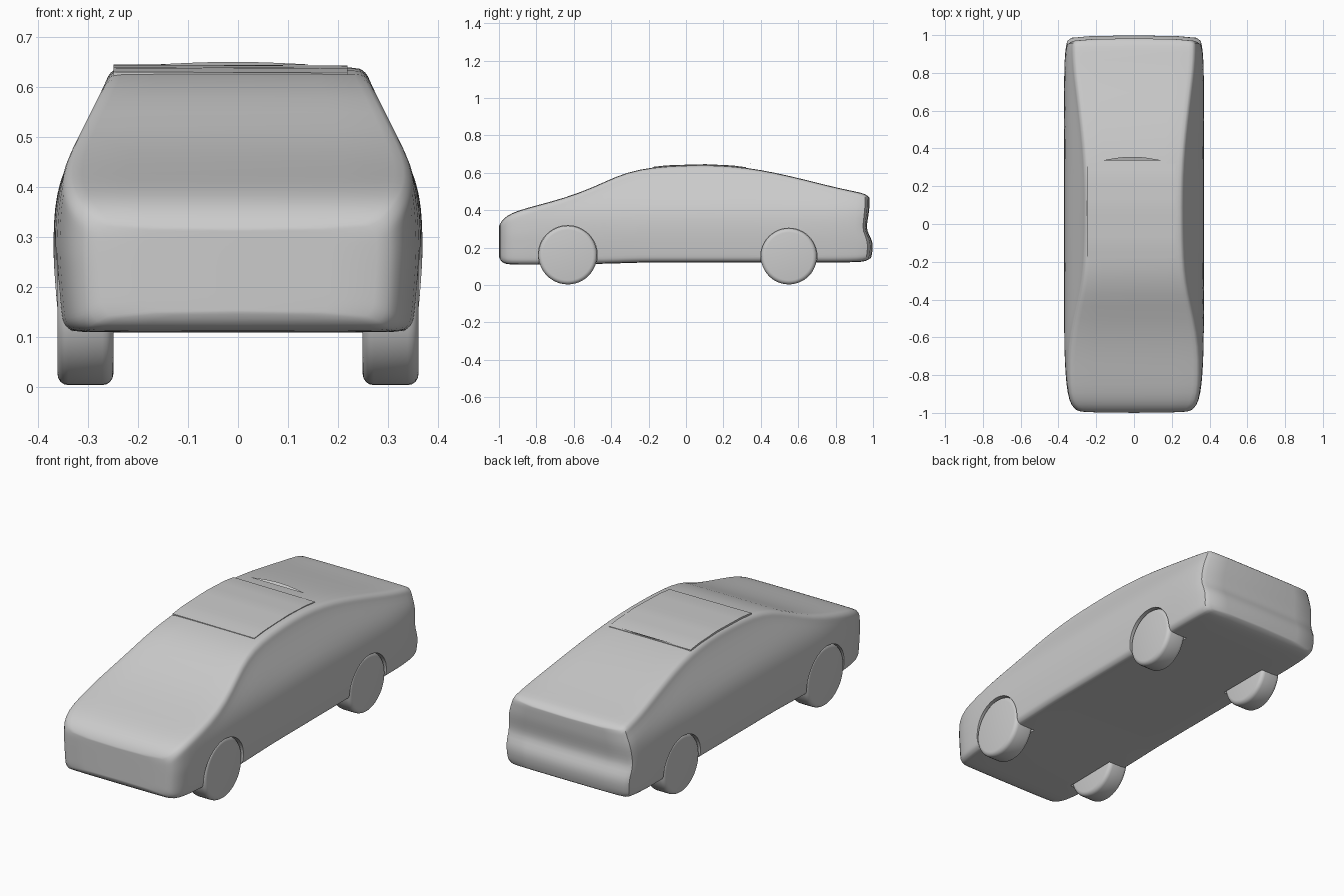
import bpy, bmesh
from math import sin, cos, pi, radians

if "Cube" in bpy.data.objects:
    bpy.data.objects.remove(bpy.data.objects["Cube"])

# Half-width of the car side at a given height (lower body, belt line, tumblehome)
SIDE = [(0.10, .355), (0.16, .363), (0.27, .371), (0.36, .368), (0.42, .357),
        (0.47, .332), (0.53, .302), (0.59, .272), (0.66, .243)]
# Stations along the car: y, underside z, top z, width factor
STATIONS = [(-1.0, .15, .315, .74), (-.988, .122, .34, .82), (-.96, .11, .37, .90),
            (-.9, .108, .398, .95), (-.8, .108, .425, .98), (-.65, .11, .465, 1),
            (-.5, .112, .52, 1), (-.37, .115, .583, 1), (-.25, .12, .62, 1),
            (-.1, .12, .637, 1), (.1, .12, .643, 1), (.25, .12, .636, 1),
            (.4, .12, .616, 1), (.55, .12, .584, 1), (.7, .12, .547, 1),
            (.82, .12, .517, 1), (.92, .122, .497, .985), (.965, .126, .487, .965),
            (.988, .145, .465, .92)]
# Rear face relief: z, y offset
RELIEF = [(.1, -.01), (.16, .006), (.2, .014), (.24, .012), (.28, -.02),
          (.33, -.02), (.39, -.008), (.45, -.005), (.6, -.005)]


def lerp(table, v):
    for (a, fa), (b, fb) in zip(table, table[1:]):
        if v <= b:
            return fa + (fb - fa) * max(0, v - a) / (b - a)
    return table[-1][1]


def finish(obj, angle=35):
    """Apply modifiers and smooth the shading."""
    bpy.ops.object.select_all(action='DESELECT')
    obj.select_set(True)
    bpy.context.view_layer.objects.active = obj
    for m in list(obj.modifiers):
        bpy.ops.object.modifier_apply(modifier=m.name)
    bpy.ops.object.shade_smooth_by_angle(angle=radians(angle))


def from_bmesh(name, bm):
    bmesh.ops.recalc_face_normals(bm, faces=bm.faces)
    mesh = bpy.data.meshes.new(name)
    bm.to_mesh(mesh)
    bm.free()
    obj = bpy.data.objects.new(name, mesh)
    bpy.context.collection.objects.link(obj)
    return obj


def half_section(zb, zt, w):
    """Right half of a cross-section, from the underside corner to the roof corner."""
    r, pts = .035, []
    lo, hi = zb + r, zt - r
    for k in range(4):
        a = k / 4 * pi / 2
        pts.append((lerp(SIDE, lo) * w - r + r * sin(a), lo - r * cos(a)))
    for k in range(8):
        z = lo + (hi - lo) * k / 7
        pts.append((lerp(SIDE, z) * w, z))
    for k in range(1, 5):
        a = k / 4 * pi / 2
        pts.append((lerp(SIDE, hi) * w - r + r * cos(a), hi + r * sin(a)))
    return pts


def build_body():
    bm, rings = bmesh.new(), []
    for y, zb, zt, w in STATIONS:
        half = half_section(zb, zt, w)
        blend = max(0, min(1, (y - .9) / .08))
        loop = half + [(-x, z) for x, z in reversed(half)]
        rings.append([bm.verts.new((x, y + lerp(RELIEF, z) * blend, z)) for x, z in loop])
    n = len(rings[0])
    for a, b in zip(rings, rings[1:]):
        for i in range(n):
            j = (i + 1) % n
            bm.faces.new((a[i], a[j], b[j], b[i]))
    # Nose and tail closed with horizontal strips
    for ring in (rings[0], rings[-1]):
        for i in range(n // 2 - 1):
            bm.faces.new((ring[i], ring[i + 1], ring[n - 2 - i], ring[n - 1 - i]))
    obj = from_bmesh("car_body", bm)
    obj.modifiers.new("smooth", 'SUBSURF').levels = 1
    return obj


def cylinder(name, x, y, z, radius, width, bevel=0):
    bpy.ops.mesh.primitive_cylinder_add(vertices=48, radius=radius, depth=width,
                                        location=(x, y, z), rotation=(0, pi / 2, 0))
    obj = bpy.context.object
    obj.name = name
    if bevel:
        m = obj.modifiers.new("round", 'BEVEL')
        m.width, m.segments = bevel, 4
    return obj


body = build_body()

# Wheels and the shallow wells cut around them
for end, y, r in (("front", -.632, .157), ("rear", .55, .15)):
    for side, s in (("right", 1), ("left", -1)):
        well = cylinder("wheel_well_cutter", s * .34, y, r + .003, r - .008, .19)
        well.scale = (1.06, 1.06, 1)
        well.hide_render = True
        well.hide_set(True)
        cut = body.modifiers.new("well", 'BOOLEAN')
        cut.operation, cut.solver, cut.object = 'DIFFERENCE', 'EXACT', well
        wheel = cylinder(f"{end}_{side}_wheel", s * .306, y, r + .003, r, .112, .022)
        finish(wheel)
finish(body)


# Thin raised roof panel following the roof line
ROOF = [(y, zt) for y, _, zt, _ in STATIONS]
bm, rows = bmesh.new(), []
for k in range(15):
    y = -.18 + .5 * k / 14
    z = lerp(ROOF, y)
    rows.append([bm.verts.new(p) for p in ((-.25, y, z - .006), (.22, y, z - .006),
                                           (.22, y, z + .001), (-.25, y, z + .003))])
for a, b in zip(rows, rows[1:]):
    for i in range(4):
        bm.faces.new((a[i], a[(i + 1) % 4], b[(i + 1) % 4], b[i]))
bm.faces.new(rows[0])
bm.faces.new(rows[-1])
finish(from_bmesh("roof_panel", bm))

# Slim crescent blade above the rear of the roof
bm = bmesh.new()
front, back = [], []
for k in range(13):
    t = k / 12
    x, bow = -.16 + .3 * t, sin(pi * t)
    front.append(bm.verts.new((x, .336, .645)))
    back.append(bm.verts.new((x, .338 + .018 * bow, .646 + .005 * bow)))
for k in range(12):
    bm.faces.new((front[k], front[k + 1], back[k + 1], back[k]))
finish(from_bmesh("roof_blade", bm))
